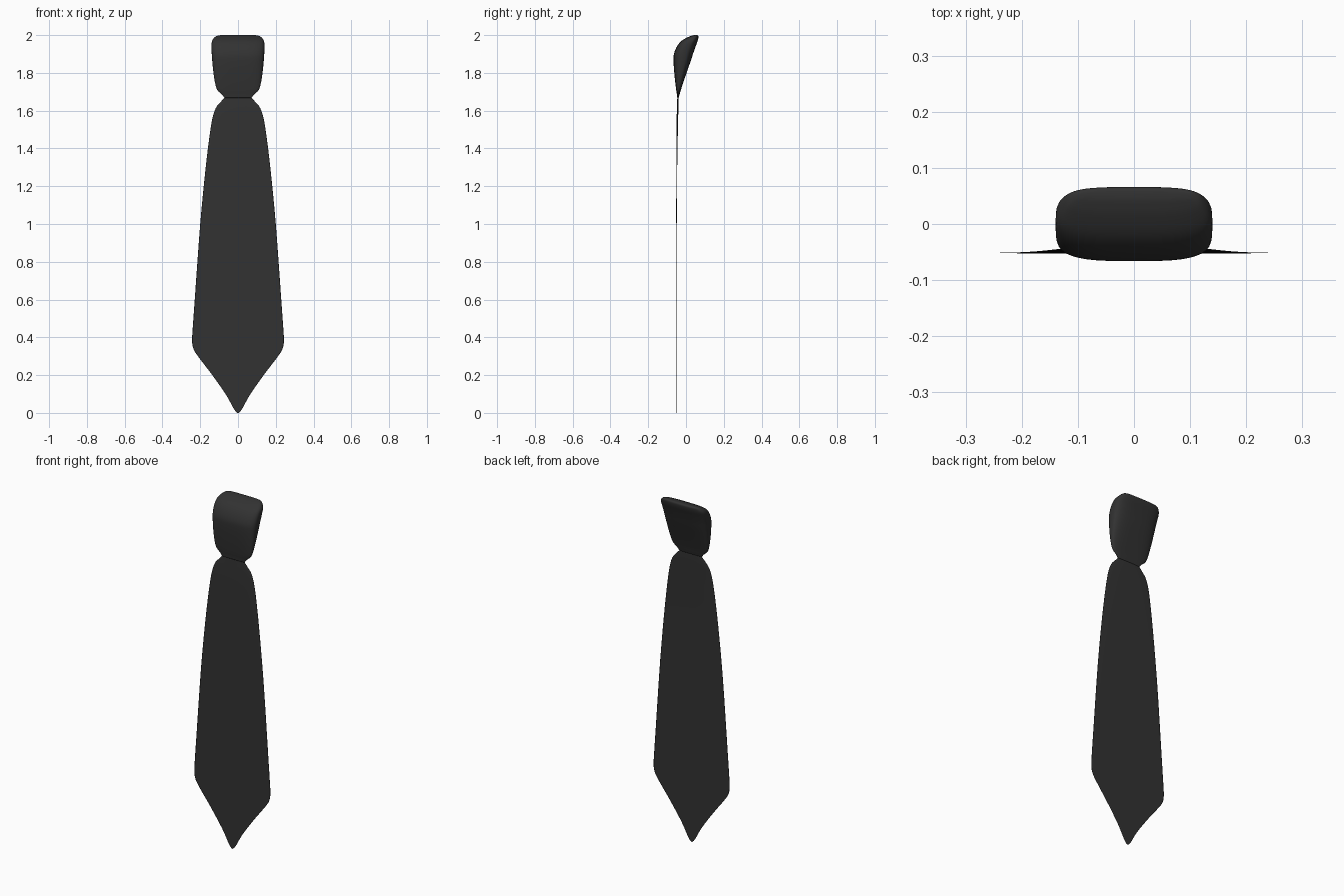
import bpy, bmesh, math

mat = bpy.data.materials.new("dark_cloth")
mat.diffuse_color = (0.032, 0.032, 0.032, 1)


def smooth_stations(pts, steps=4):
    # Catmull-Rom interpolation between the cross-section stations
    out = []
    for i in range(len(pts) - 1):
        a, b, c, d = (pts[max(i - 1, 0)], pts[i], pts[i + 1],
                      pts[min(i + 2, len(pts) - 1)])
        for k in range(steps):
            t = k / steps
            out.append([0.5 * (2 * q + (r - p) * t + (2 * p - 5 * q + 4 * r - s) * t * t
                               + (3 * q - p - 3 * r + s) * t ** 3)
                        for p, q, r, s in zip(a, b, c, d)])
    return out + [list(pts[-1])]


def loft(name, stations, power, sides=40):
    # station: z, half width, front y, back y; superellipse cross-section
    bm = bmesh.new()
    rings = []
    for z, w, y0, y1 in smooth_stations(stations):
        ring = []
        for k in range(sides):
            a = 2 * math.pi * k / sides
            c, s = math.cos(a), math.sin(a)
            x = w * math.copysign(abs(c) ** (2 / power), c)
            y = (y0 + y1) / 2 + (y1 - y0) / 2 * math.copysign(abs(s) ** (2 / power), s)
            ring.append(bm.verts.new((x, y, z)))
        rings.append(ring)
    for lo, hi in zip(rings, rings[1:]):
        for k in range(sides):
            n = (k + 1) % sides
            bm.faces.new((lo[k], lo[n], hi[n], hi[k]))
    bm.faces.new(rings[0][::-1])
    bm.faces.new(rings[-1])
    bmesh.ops.recalc_face_normals(bm, faces=bm.faces)
    me = bpy.data.meshes.new(name)
    bm.to_mesh(me)
    bm.free()
    me.materials.append(mat)
    ob = bpy.data.objects.new(name, me)
    bpy.context.collection.objects.link(ob)
    for p in me.polygons:
        p.use_smooth = True
    return ob


# Knot: wedge leaning back towards the collar
loft("knot", [
    (1.668, .072, -.046, -.039),
    (1.685, .085, -.048, -.034),
    (1.71, .110, -.052, -.027),
    (1.75, .122, -.057, -.014),
    (1.80, .130, -.062, .003),
    (1.86, .136, -.066, .024),
    (1.90, .139, -.064, .037),
    (1.94, .140, -.048, .051),
    (1.97, .137, -.023, .062),
    (1.99, .122, .012, .066),
    (1.998, .105, .035, .063),
    (2.0, .085, .045, .058)], 3.2)

# Blade: thin cloth widening down to a pointed tip
loft("blade", [
    (0.0, .004, -.0525, -.0510),
    (0.01, .014, -.0525, -.0510),
    (0.03, .027, -.0525, -.0510),
    (0.10, .066, -.0525, -.0510),
    (0.20, .136, -.0525, -.0510),
    (0.30, .212, -.0525, -.0510),
    (0.34, .236, -.0525, -.0508),
    (0.38, .243, -.0525, -.0505),
    (0.43, .241, -.0525, -.0505),
    (0.60, .229, -.0525, -.0502),
    (1.00, .200, -.0520, -.0490),
    (1.30, .171, -.0510, -.0465),
    (1.50, .146, -.0500, -.0430),
    (1.58, .130, -.0490, -.0410),
    (1.62, .114, -.0480, -.0395),
    (1.645, .093, -.0470, -.0390),
    (1.668, .072, -.0460, -.0390)], 2.4)
